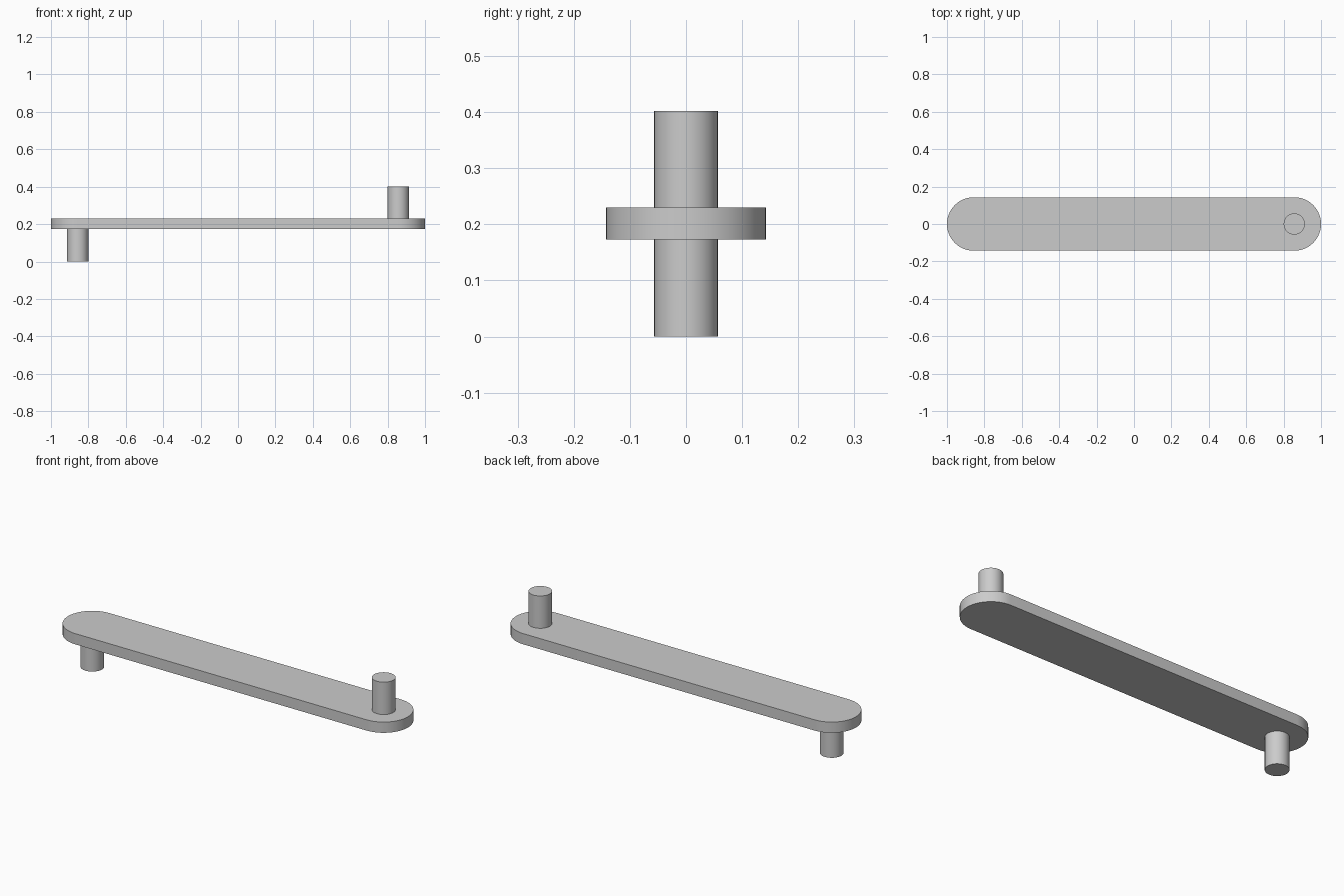
import bpy, bmesh, math

cube = bpy.data.objects.get("Cube")
if cube:
    bpy.data.objects.remove(cube, do_unlink=True)

END_X = 0.857       # pin and rounded end centres
END_R = 0.143
PIN_R = 0.057
BOTTOM, TOP, HEIGHT = 0.173, 0.23, 0.402

grey = bpy.data.materials.new("plain_grey")
grey.use_nodes = True
colour = (0.6, 0.6, 0.6, 1)
grey.diffuse_color = colour
grey.node_tree.nodes["Principled BSDF"].inputs["Base Color"].default_value = colour


def arc(cx, radius, start, sweep, steps):
    return [(cx + radius * math.cos(start + sweep * i / steps),
             radius * math.sin(start + sweep * i / steps)) for i in range(steps + 1)]


def prism(name, outline, z0, z1):
    """Extrude a flat outline between two heights."""
    bm = bmesh.new()
    base = bm.faces.new([bm.verts.new((x, y, z0)) for x, y in outline])
    lifted = bmesh.ops.extrude_face_region(bm, geom=[base], use_keep_orig=True)
    verts = [v for v in lifted["geom"] if isinstance(v, bmesh.types.BMVert)]
    bmesh.ops.translate(bm, verts=verts, vec=(0, 0, z1 - z0))
    bmesh.ops.recalc_face_normals(bm, faces=bm.faces)
    mesh = bpy.data.meshes.new(name)
    bm.to_mesh(mesh)
    bm.free()
    mesh.materials.append(grey)
    obj = bpy.data.objects.new(name, mesh)
    bpy.context.collection.objects.link(obj)
    bpy.ops.object.select_all(action="DESELECT")
    obj.select_set(True)
    bpy.context.view_layer.objects.active = obj
    bpy.ops.object.shade_smooth_by_angle(angle=math.radians(30))


# Flat arm with rounded ends
half = math.pi / 2
prism("link_arm", arc(END_X, END_R, -half, math.pi, 24)
      + arc(-END_X, END_R, half, math.pi, 24), BOTTOM, TOP)

# Pins on opposite faces at opposite ends
for name, x, z0, z1 in (("upper_pin", END_X, TOP, HEIGHT),
                        ("lower_pin", -END_X, 0, BOTTOM)):
    prism(name, arc(x, PIN_R, 0, math.tau, 32)[:-1], z0, z1)
